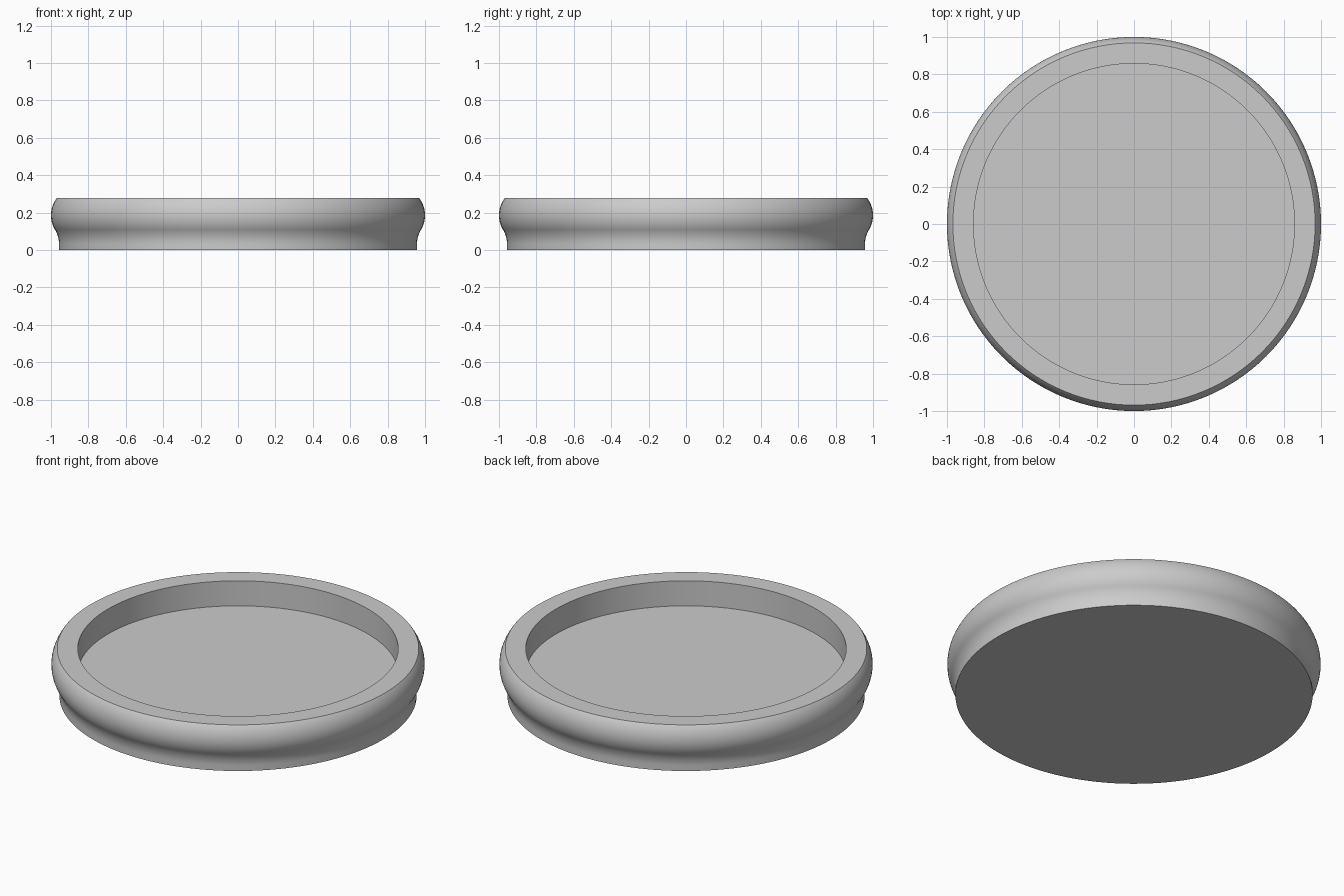
import bpy
import bmesh
import math

cube = bpy.data.objects.get("Cube")
if cube:
    bpy.data.objects.remove(cube, do_unlink=True)

SEGMENTS = 128
HEIGHT = 0.278
FLOOR_Z = 0.13
INNER_R = 0.858
FOOT_R = 0.957
BULGE_Z = 0.186   # height of the widest point
ARC_R = 0.15      # radius of both curves of the outer wall

grey = bpy.data.materials.new("light_grey")
grey.use_nodes = True
colour = (0.6, 0.6, 0.6, 1)
grey.diffuse_color = colour
grey.node_tree.nodes["Principled BSDF"].inputs["Base Color"].default_value = colour


def arc(cx, cz, start, end, steps):
    """Points of a circular arc in the radius/height plane."""
    angles = [start + (end - start) * i / steps for i in range(steps + 1)]
    return [(cx + ARC_R * math.cos(a), cz + ARC_R * math.sin(a)) for a in angles]


# Outer wall: a concave foot that flows into a convex bulge
turn = math.acos(1 - (1 - FOOT_R) / (2 * ARC_R))
foot_z = BULGE_Z - 2 * ARC_R * math.sin(turn)
concave = arc(FOOT_R + ARC_R, foot_z, math.pi, math.pi - turn, 10)
convex = arc(1 - ARC_R, BULGE_Z, -turn, math.asin((HEIGHT - BULGE_Z) / ARC_R), 20)

# Closed dish section, from the underside centre to the floor centre
profile = [(0, 0), (FOOT_R, 0)] + concave + convex[1:]
profile += [(INNER_R, HEIGHT), (INNER_R, FLOOR_Z), (0, FLOOR_Z)]

# Spin the section into a round dish
bm = bmesh.new()
verts = [bm.verts.new((r, 0, z)) for r, z in profile]
edges = [bm.edges.new(pair) for pair in zip(verts, verts[1:])]
bmesh.ops.spin(bm, geom=verts + edges, cent=(0, 0, 0), axis=(0, 0, 1),
               angle=math.tau, steps=SEGMENTS, use_merge=True)
bmesh.ops.remove_doubles(bm, verts=bm.verts, dist=0.0001)
bmesh.ops.recalc_face_normals(bm, faces=bm.faces)
mesh = bpy.data.meshes.new("round_dish")
bm.to_mesh(mesh)
bm.free()
mesh.materials.append(grey)

dish = bpy.data.objects.new("round_dish", mesh)
bpy.context.collection.objects.link(dish)
bpy.context.view_layer.objects.active = dish
dish.select_set(True)
bpy.ops.object.shade_smooth_by_angle(angle=math.radians(30))
